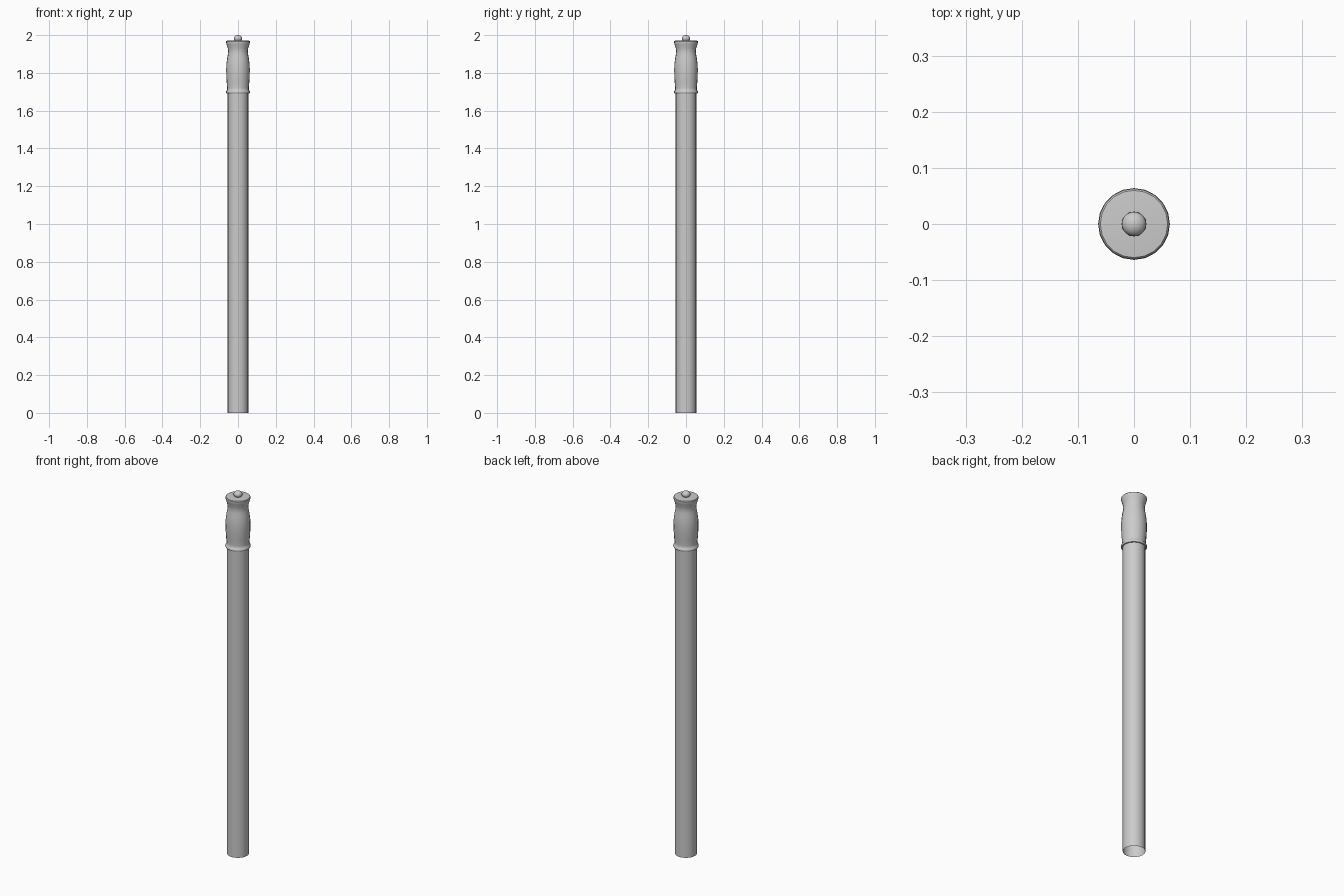
import bpy, bmesh, math

if "Cube" in bpy.data.objects:
    bpy.data.objects.remove(bpy.data.objects["Cube"])


def lathe(name, profile, sides=20):
    """Spin a (radius, z) profile around the z axis."""
    bm = bmesh.new()
    rings = []
    for r, z in profile:
        if r == 0:
            rings.append([bm.verts.new((0, 0, z))] * sides)
        else:
            rings.append([bm.verts.new((r * math.cos(2 * math.pi * i / sides),
                                        r * math.sin(2 * math.pi * i / sides), z))
                          for i in range(sides)])
    for lower, upper in zip(rings, rings[1:]):
        for i in range(sides):
            j = (i + 1) % sides
            corners = [lower[i], lower[j], upper[j], upper[i]]
            bm.faces.new(list(dict.fromkeys(corners)))
    bmesh.ops.recalc_face_normals(bm, faces=bm.faces)
    mesh = bpy.data.meshes.new(name)
    bm.to_mesh(mesh)
    bm.free()
    obj = bpy.data.objects.new(name, mesh)
    bpy.context.collection.objects.link(obj)
    bpy.ops.object.select_all(action='DESELECT')
    obj.select_set(True)
    bpy.context.view_layer.objects.active = obj
    bpy.ops.object.shade_smooth_by_angle(angle=math.radians(40))
    return obj


# Long plain shaft, open at the foot
lathe("shaft", [(0.055, 0), (0.055, 1.71)])

# Turned grip: collar bead, belly, neck, flared rim and shallow top
lathe("grip", [
    (0.054, 1.692), (0.061, 1.692), (0.064, 1.697), (0.063, 1.703),
    (0.058, 1.708), (0.057, 1.72), (0.060, 1.75), (0.062, 1.79),
    (0.0625, 1.82), (0.061, 1.85), (0.057, 1.88), (0.053, 1.90),
    (0.052, 1.915), (0.054, 1.93), (0.060, 1.95), (0.063, 1.96),
    (0.063, 1.967), (0.060, 1.970), (0.034, 1.972), (0, 1.972)])

# Small finial ball
bpy.ops.mesh.primitive_uv_sphere_add(segments=20, ring_count=12,
                                     radius=0.022, location=(0, 0, 1.982))
ball = bpy.context.object
ball.name = "finial_ball"
ball.scale.z = 0.82
bpy.ops.object.shade_smooth_by_angle(angle=math.radians(40))
